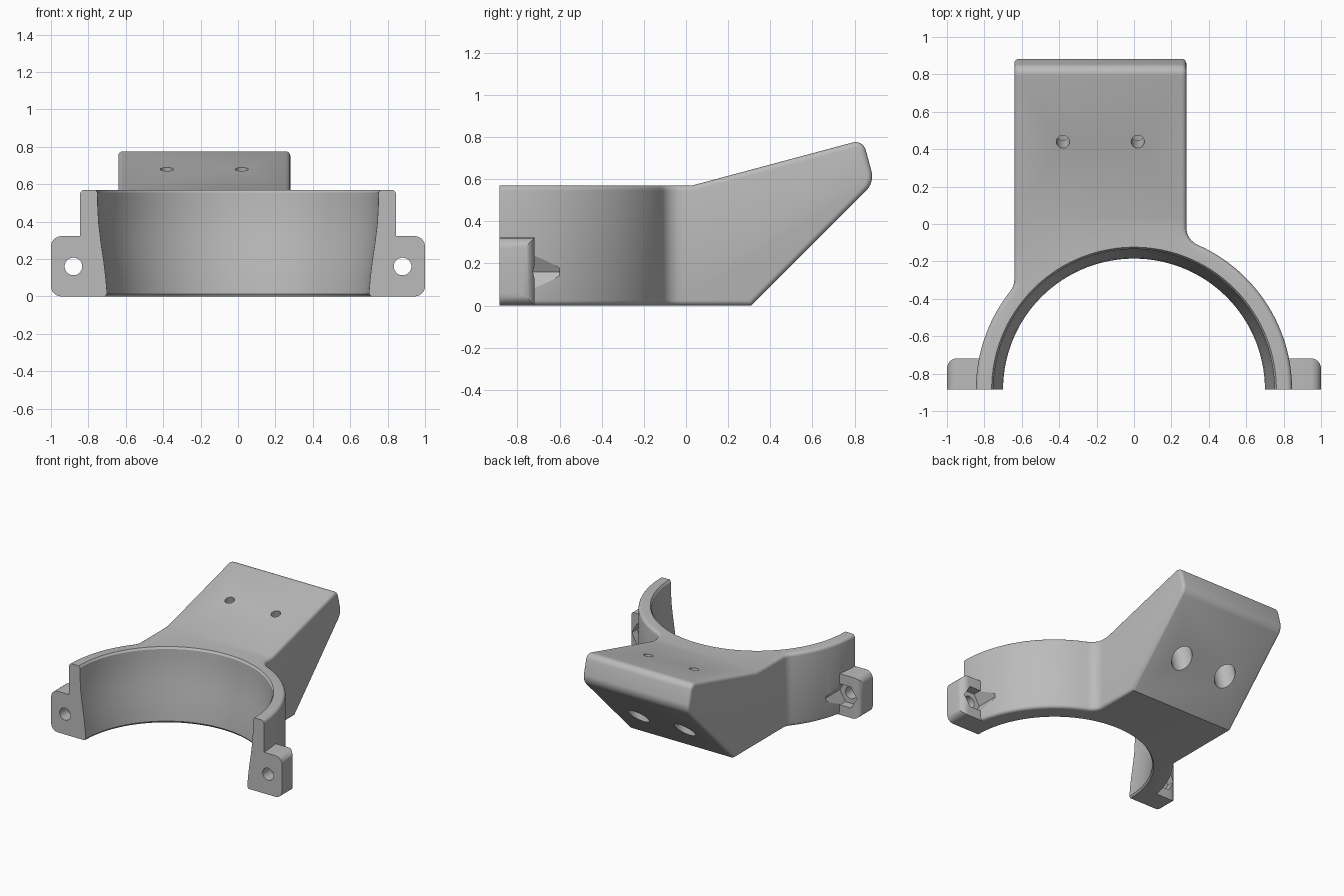
import bpy, bmesh
from math import cos, sin, atan2, sqrt, pi, radians
from mathutils import Vector, Matrix

if "Cube" in bpy.data.objects:
    bpy.data.objects.remove(bpy.data.objects["Cube"], do_unlink=True)

grey = bpy.data.materials.new("plain_grey")
grey.use_nodes = True
grey.diffuse_color = (0.5, 0.5, 0.5, 1)
grey.node_tree.nodes["Principled BSDF"].inputs["Base Color"].default_value = grey.diffuse_color

FRONT = -0.885          # flat clamp face, also the ring axis
R = 0.845               # ring outer radius
ARM_L, ARM_R = -0.64, 0.28
AXIS = Vector((0, FRONT, 0))


def add_object(name, bm):
    bmesh.ops.recalc_face_normals(bm, faces=bm.faces)
    mesh = bpy.data.meshes.new(name)
    bm.to_mesh(mesh)
    bm.free()
    mesh.materials.append(grey)
    obj = bpy.data.objects.new(name, mesh)
    bpy.context.collection.objects.link(obj)
    return obj


def prism(name, points, place, lo, hi):
    """Extrude a 2D outline; place(a, b, depth) gives the 3D point."""
    bm = bmesh.new()
    ends = [[bm.verts.new(place(a, b, d)) for a, b in points] for d in (lo, hi)]
    for end in ends:
        bm.faces.new(end)
    n = len(points)
    for i in range(n):
        j = (i + 1) % n
        bm.faces.new((ends[0][i], ends[0][j], ends[1][j], ends[1][i]))
    return add_object(name, bm)


def round_edges(obj, width, segments, test):
    bm = bmesh.new()
    bm.from_mesh(obj.data)
    edges = [e for e in bm.edges if test(e)]
    bmesh.ops.bevel(bm, geom=edges, offset=width, segments=segments, profile=0.5,
                    affect='EDGES', clamp_overlap=False)
    bm.to_mesh(obj.data)
    bm.free()


def combine(obj, other, operation):
    mod = obj.modifiers.new("combine", 'BOOLEAN')
    mod.operation, mod.object, mod.solver = operation, other, 'EXACT'
    bpy.context.view_layer.objects.active = obj
    bpy.ops.object.modifier_apply(modifier=mod.name)
    bpy.data.objects.remove(other, do_unlink=True)


def rod(name, radius, start, end, sides=40, turn=0):
    start, end = Vector(start), Vector(end)
    bm = bmesh.new()
    spin = (end - start).to_track_quat('Z', 'Y').to_matrix().to_4x4()
    bmesh.ops.create_cone(bm, cap_ends=True, segments=sides, radius1=radius, radius2=radius,
                          depth=(end - start).length,
                          matrix=Matrix.Translation((start + end) / 2) @ spin
                          @ Matrix.Rotation(turn, 4, 'Z'))
    return add_object(name, bm)


def arc(cx, cy, r, a, b, n):
    return [(cx + r * cos(a + (b - a) * i / n), cy + r * sin(a + (b - a) * i / n))
            for i in range(n + 1)]


# Plan outline: half ring blended into the arm with fillets
FIL = 0.1
rx, lx = ARM_R + FIL, ARM_L - FIL
ry, ly = (sqrt((R + FIL) ** 2 - x * x) for x in (rx, lx))
ra, la = atan2(ry, rx), atan2(ly, lx)
outline = [(R, -1.1)] + arc(0, FRONT, R, 0, ra, 28)
outline += arc(rx, FRONT + ry, FIL, ra + pi, pi, 8)[1:]
outline += [(ARM_R, 1.1), (ARM_L, 1.1)]
outline += arc(lx, FRONT + ly, FIL, 0, la - pi, 8)
outline += arc(0, FRONT, R, la, pi, 20)[1:] + [(-R, -1.1)]
body = prism("clamp_bracket", outline, lambda a, b, d: (a, b, d), -0.2, 1)

# Side profile: level ring, sloping mount plate and slanted underside
side = [(FRONT, 0), (0.31, 0), (0.894, 0.585), (0.84, 0.787), (0.03, 0.57), (FRONT, 0.57)]
profile = prism("side_profile", side, lambda a, b, d: (d, a, b), -1.2, 1.2)
round_edges(profile, 0.05, 6, lambda e: all(v.co.y > 0.8 for v in e.verts)
            and abs(e.verts[0].co.x - e.verts[1].co.x) > 1)
combine(body, profile, 'INTERSECT')

# Soft outer edges, leaving the clamp face crisp
round_edges(body, 0.025, 4, lambda e: len(e.link_faces) == 2
            and e.calc_face_angle(0) > radians(50)
            and not all(v.co.y < FRONT + 0.002 for v in e.verts))

# Bolt lugs with rounded outer corners
for s in (-1, 1):
    box = [(s * 0.79, 0), (s, 0), (s, 0.322), (s * 0.79, 0.322)]
    lug = prism("lug", box, lambda a, b, d: (a, d, b), FRONT, -0.718)

    def outer_corner(e):
        p, q = (v.co for v in e.verts)
        if min(abs(p.x), abs(q.x)) < 0.99:
            return False
        return abs(p.y - q.y) > 0.1 or min(p.y, q.y) > -0.8

    round_edges(lug, 0.055, 6, outer_corner)
    combine(body, lug, 'UNION')

# Tapered bore, turned about the ring axis
bore_profile = [(0.715, -0.1), (0.71, 0), (0.7, 0.014), (0.706, 0.09), (0.718, 0.19),
                (0.733, 0.29), (0.745, 0.39), (0.75, 0.48), (0.751, 0.555), (0.762, 0.571),
                (0.762, 0.7)]
bm = bmesh.new()
SEG = 120
rings = [[bm.verts.new(AXIS + Vector((r * cos(2 * pi * i / SEG), r * sin(2 * pi * i / SEG), z)))
          for i in range(SEG)] for r, z in bore_profile]
for low, high in zip(rings, rings[1:]):
    for i in range(SEG):
        j = (i + 1) % SEG
        bm.faces.new((low[i], low[j], high[j], high[i]))
bm.faces.new(rings[0])
bm.faces.new(rings[-1])
combine(body, add_object("bore", bm), 'DIFFERENCE')

# Lug bolt holes with hexagonal nut pockets behind
for s in (-1, 1):
    x, z = s * 0.88, 0.16
    combine(body, rod("bolt_hole", 0.047, (x, -1, z), (x, -0.6, z)), 'DIFFERENCE')
    combine(body, rod("nut_pocket", 0.095, (x, -0.785, z), (x, -0.6, z), 6, pi / 6), 'DIFFERENCE')

# Mount plate screw holes, square to the slope, with counterbores below
down = Vector((0, sin(radians(15)), -cos(radians(15))))
for x in (-0.38, 0.02):
    top = Vector((x, 0.44, 0.68))
    combine(body, rod("screw_hole", 0.035, top - down * 0.1, top + down * 0.7), 'DIFFERENCE')
    combine(body, rod("counterbore", 0.08, top + down * 0.16, top + down * 0.7), 'DIFFERENCE')

bpy.ops.object.select_all(action='DESELECT')
body.select_set(True)
bpy.context.view_layer.objects.active = body
bpy.ops.object.shade_smooth_by_angle(angle=radians(30))
